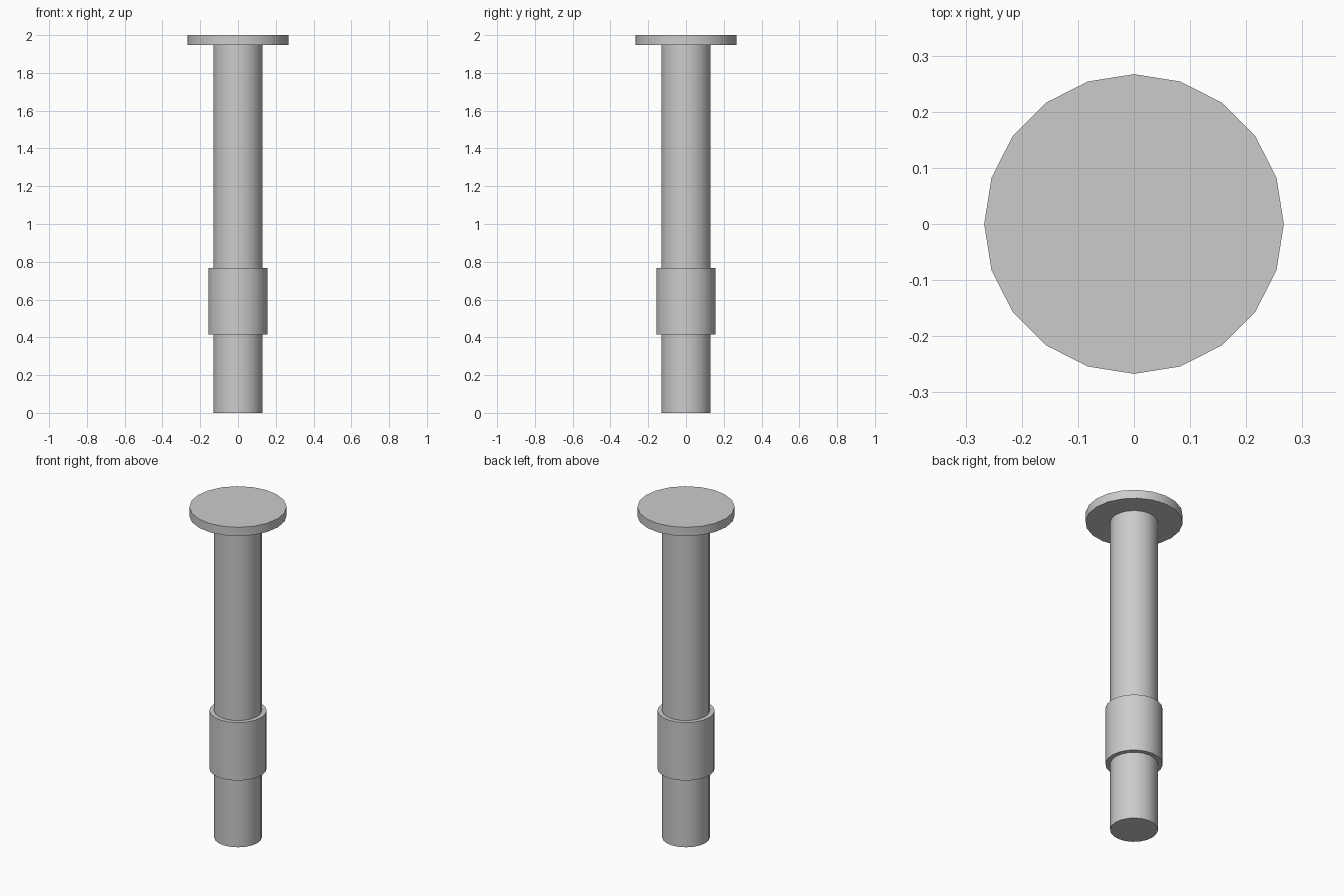
import bpy, math

if "Cube" in bpy.data.objects:
    bpy.data.objects.remove(bpy.data.objects["Cube"])

SIDES = 20


def cylinder(name, radius, z0, z1):
    bpy.ops.mesh.primitive_cylinder_add(
        vertices=SIDES, radius=radius, depth=z1 - z0, location=(0, 0, (z0 + z1) / 2))
    obj = bpy.context.object
    obj.name = name
    bpy.ops.object.shade_smooth_by_angle(angle=math.radians(30))
    return obj


# Long shaft
cylinder("shaft", 0.131, 0.0, 1.947)
# Thicker collar around the lower shaft
cylinder("collar", 0.157, 0.416, 0.767)
# Flat round cap on top
cylinder("cap_disc", 0.267, 1.947, 2.0)
